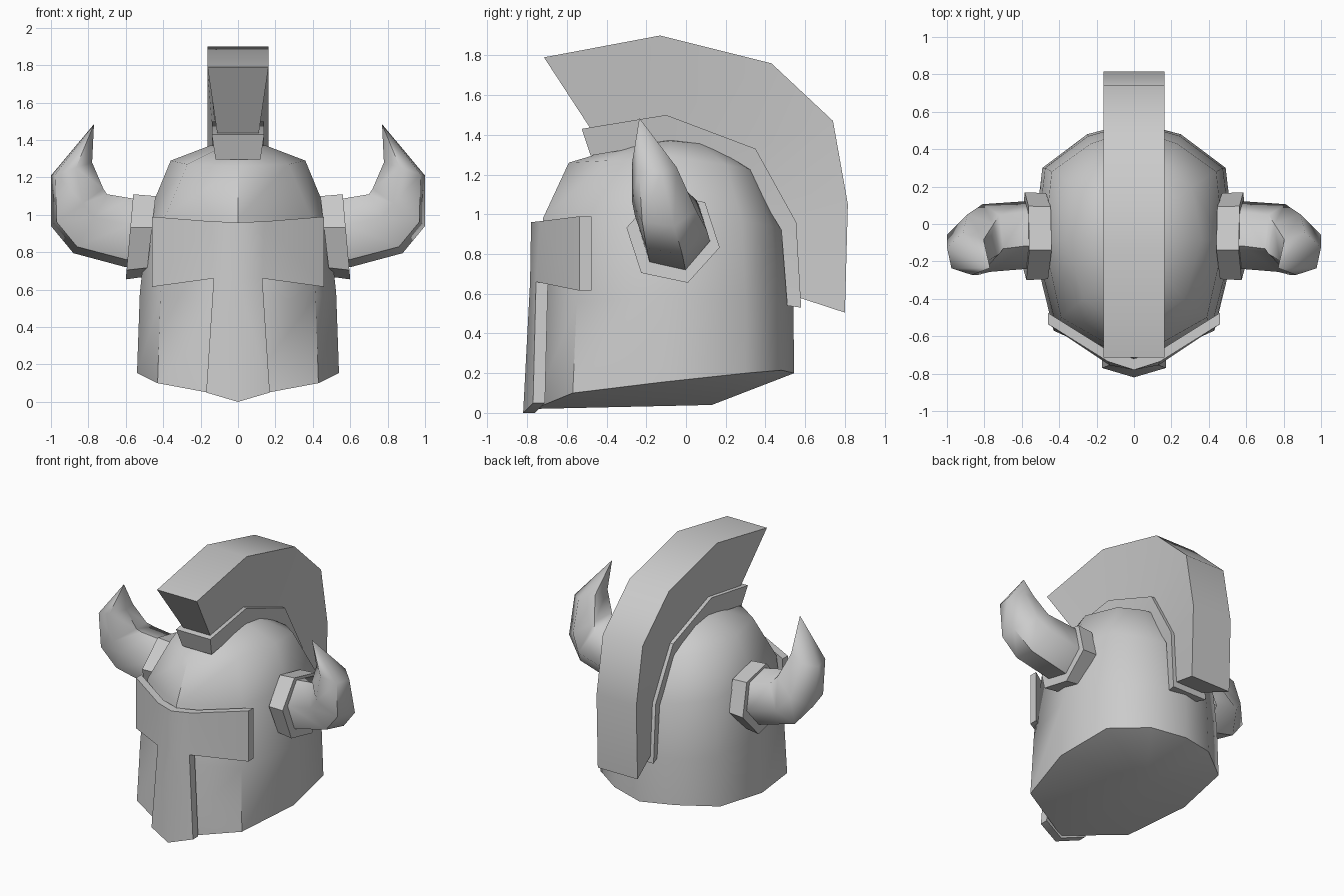
import bpy, bmesh, math
from mathutils import Vector

if "Cube" in bpy.data.objects:
    bpy.data.objects.remove(bpy.data.objects["Cube"])


def finish(name, bm, angle=40, mirror=False):
    bmesh.ops.remove_doubles(bm, verts=bm.verts, dist=0.002)
    bmesh.ops.recalc_face_normals(bm, faces=bm.faces)
    me = bpy.data.meshes.new(name)
    bm.to_mesh(me)
    bm.free()
    ob = bpy.data.objects.new(name, me)
    bpy.context.collection.objects.link(ob)
    if mirror:
        ob.modifiers.new("Mirror", 'MIRROR').use_clip = False
    bpy.ops.object.select_all(action='DESELECT')
    ob.select_set(True)
    bpy.context.view_layer.objects.active = ob
    bpy.ops.object.shade_smooth_by_angle(angle=math.radians(angle))
    return ob


def loft(name, rings, **kw):
    """Skin closed rings of equal length and cap both ends."""
    bm = bmesh.new()
    vs = [[bm.verts.new(p) for p in r] for r in rings]
    n = len(vs[0])
    for a, b in zip(vs, vs[1:]):
        for i in range(n):
            j = (i + 1) % n
            bm.faces.new((a[i], a[j], b[j], b[i]))
    bm.faces.new(vs[0])
    bm.faces.new(vs[-1])
    return finish(name, bm, **kw)


def full_ring(half):
    """Half ring from front to back, completed on the -x side."""
    return half + [(-x, y, z) for x, y, z in half[-2:0:-1]]


# helmet shell: ten-sided rings rising from the belly of the base to the crown
shell = [
    [(0, 0.13, 0.04)] * 6,
    [(0, -.765, .02), (.43, -.57, .10), (.54, -.12, .155), (.49, .30, .20), (.25, .48, .215), (0, .545, .20)],
    [(0, -.745, .55), (.415, -.55, .56), (.525, -.12, .58), (.475, .30, .56), (.245, .47, .55), (0, .54, .54)],
    [(0, -.72, .98), (.39, -.50, .99), (.48, -.10, 1.0), (.44, .28, .97), (.23, .43, .94), (0, .505, .92)],
    [(0, -.59, 1.26), (.27, -.40, 1.27), (.36, -.08, 1.29), (.31, .20, 1.25), (.17, .31, 1.23), (0, .36, 1.21)],
    [(0, -.32, 1.34), (.11, -.24, 1.35), (.15, -.08, 1.37), (.13, .07, 1.355), (.07, .13, 1.345), (0, .16, 1.335)],
    [(0, -.08, 1.385)] * 6,
]
loft("helmet_shell", [full_ring(h) for h in shell], angle=50)

# T-shaped face guard: brow band plus flared nose plate, given thickness
front = [(0, -.78, .96), (.14, -.735, .965), (.46, -.535, .99), (.46, -.535, .615),
         (.13, -.755, .66), (.17, -.77, .05), (0, -.82, 0)]
bm = bmesh.new()


def guard_verts(sx, dy):
    return [bm.verts.new((x * sx, y + dy, z)) for x, y, z in front] + \
           [bm.verts.new((0, -.785 + dy, .66))]


for s in (1, -1):
    f, b = guard_verts(s, 0), guard_verts(s, .06)
    for v in (f, b):
        for q in ((0, 1, 4, 7), (1, 2, 3, 4), (7, 4, 5, 6)):
            bm.faces.new([v[i] for i in q])
    for i in range(6):
        bm.faces.new((f[i], f[i + 1], b[i + 1], b[i]))
finish("face_guard", bm, angle=40)


def arched(name, inner, outer, wi, wo):
    """Curved bar in the y-z plane with its own inner and outer half-width."""
    loft(name, [[(-wi, *i), (wi, *i), (wo, *o), (-wo, *o)] for i, o in zip(inner, outer)])


# crest holder and plume
arched("crest_holder",
       [(-.48, 1.295), (-.10, 1.36), (.30, 1.22), (.48, .92), (.51, .54)],
       [(-.525, 1.43), (-.10, 1.50), (.35, 1.33), (.555, .96), (.58, .53)], .12, .14)
arched("plume",
       [(-.48, 1.43), (-.11, 1.48), (.32, 1.32), (.43, 1.15), (.54, .94), (.57, .58)],
       [(-.715, 1.79), (-.13, 1.90), (.43, 1.76), (.74, 1.47), (.815, 1.05), (.80, .505)], .11, .163)


def hex_ring(top, bottom, y, ry):
    """Six-sided ring; top and bottom are its (x, z) extremes."""
    t, b = Vector((top[0], y, top[1])), Vector((bottom[0], y, bottom[1]))
    c, e = (t + b) / 2, (t - b) / 2 / math.cos(math.radians(18))
    pts = []
    for k in range(6):
        a = math.radians(18 + 60 * k)
        pts.append(c + e * math.cos(a) + Vector((0, -ry * math.sin(a), 0)))
    return pts


# horn collars and horns, mirrored to both sides
loft("horn_collar", [hex_ring((.44, 1.10), (.49, .67), -.065, .235),
                     hex_ring((.56, 1.11), (.60, .655), -.065, .24)], angle=30, mirror=True)
loft("horn", [hex_ring((.46, 1.07), (.48, .73), -.06, .18),
              hex_ring((.58, 1.09), (.60, .72), -.06, .185),
              hex_ring((.70, 1.11), (.88, .795), -.075, .185),
              hex_ring((.72, 1.14), (1.0, .94), -.11, .165),
              hex_ring((.78, 1.28), (1.0, 1.21), -.16, .115),
              hex_ring((.77, 1.485), (.77, 1.4849), -.235, .0001)], angle=60, mirror=True)
